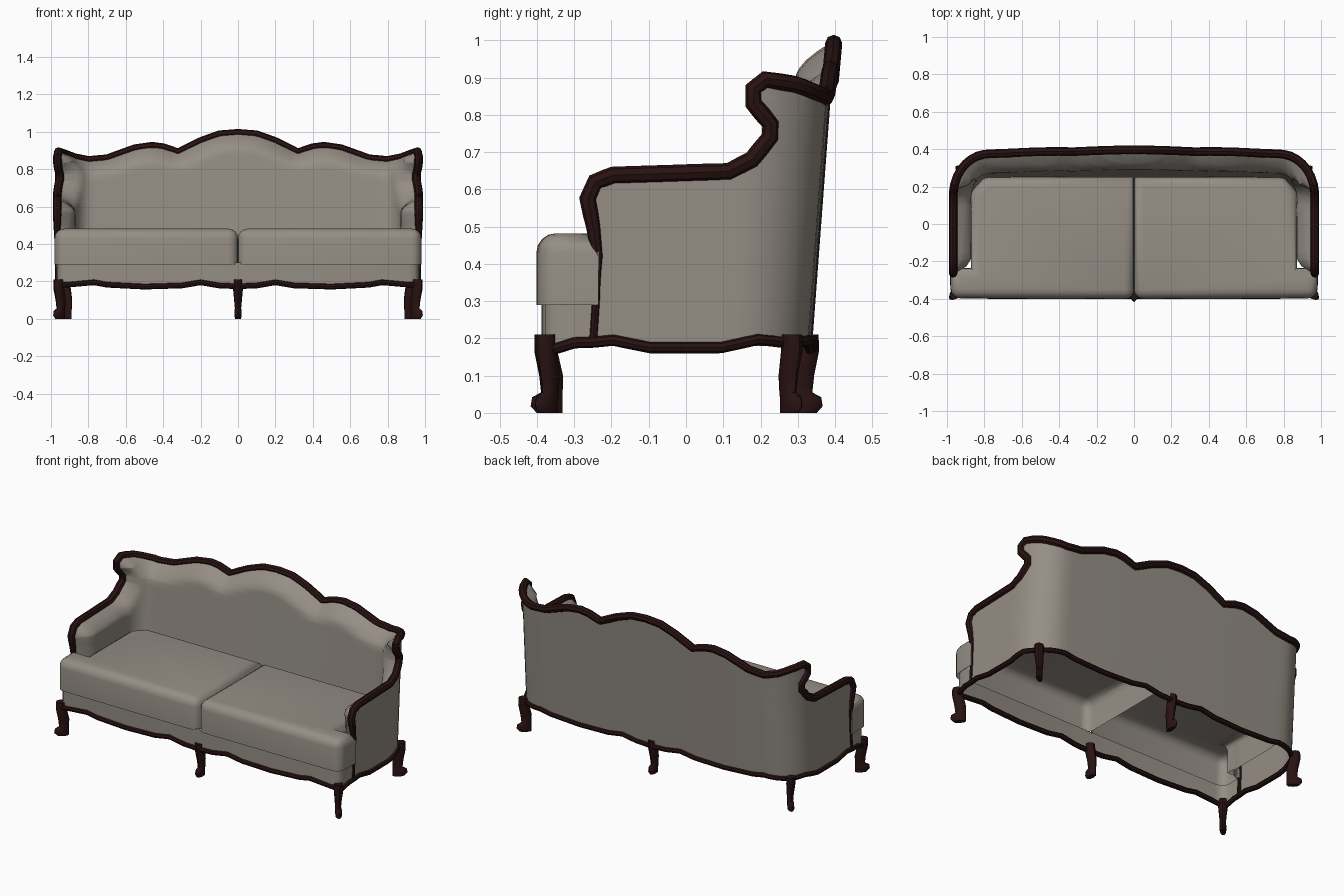
import bpy, bmesh, math
from mathutils import Vector
from mathutils.geometry import tessellate_polygon

if "Cube" in bpy.data.objects:
    bpy.data.objects.remove(bpy.data.objects["Cube"])


def material(name, rgb):
    m = bpy.data.materials.new(name)
    m.diffuse_color = (*rgb, 1)
    m.use_nodes = True
    m.node_tree.nodes["Principled BSDF"].inputs["Base Color"].default_value = m.diffuse_color
    return m


FABRIC = material("taupe fabric", (0.30, 0.27, 0.235))
WOOD = material("dark mahogany", (0.022, 0.006, 0.006))


def finish(name, bm, mat, angle=40):
    bmesh.ops.recalc_face_normals(bm, faces=bm.faces)
    me = bpy.data.meshes.new(name)
    bm.to_mesh(me)
    bm.free()
    me.materials.append(mat)
    ob = bpy.data.objects.new(name, me)
    bpy.context.collection.objects.link(ob)
    bpy.ops.object.select_all(action='DESELECT')
    bpy.context.view_layer.objects.active = ob
    ob.select_set(True)
    bpy.ops.object.shade_smooth_by_angle(angle=math.radians(angle))
    return ob


# Wall surface: s runs along the U-shaped plan (0 = middle of back), off = inward offset
FLAT, RAD, CY = 0.77, 0.20, 0.13
ARC = RAD * math.pi / 2


def wall(s, z, off=0.0):
    a = abs(s)
    if a < FLAT:
        x, y, n = a, CY + RAD + 0.01 * (1 - (a / FLAT) ** 2), (0, -1)
    elif a < FLAT + ARC:
        t = (a - FLAT) / RAD
        n = (-math.sin(t), -math.cos(t))
        x, y = FLAT - RAD * n[0], CY - RAD * n[1]
    else:
        x, y, n = FLAT + RAD, CY - (a - FLAT - ARC), (-1, 0)
    lean = 0.075 * (z - 0.2) * min(1, max(0, y / 0.32))
    return Vector((math.copysign(x + n[0] * off, s), y + n[1] * off + lean, z))


# Upper silhouette in (s, z), from the arm front to the middle of the back
RIM = [(1.464, 0.18), (1.456, 0.30), (1.452, 0.42), (1.463, 0.50), (1.478, 0.575),
       (1.458, 0.62), (1.41, 0.638), (1.25, 0.643), (1.11, 0.648), (1.055, 0.68),
       (1.012, 0.74), (1.012, 0.775), (1.056, 0.83), (1.058, 0.87), (1.03, 0.895),
       (0.95, 0.882), (0.88, 0.862), (0.80, 0.847), (0.70, 0.856), (0.55, 0.910),
       (0.46, 0.923), (0.40, 0.915), (0.32, 0.889), (0.20, 0.948), (0.10, 0.984), (0, 0.992)]


def mirrored(half):
    return half + [(-p[0], *p[1:]) for p in reversed(half[:-1])]


def dense(pts, step=0.05):
    out = [pts[0]]
    for a, b in zip(pts, pts[1:]):
        n = max(1, math.ceil((Vector(b) - Vector(a)).length / step))
        out += [tuple(Vector(a).lerp(Vector(b), i / n)) for i in range(1, n + 1)]
    return out


def rim_distance(p, rim):
    best = 9
    for a, b in zip(rim, rim[1:]):
        a, b = Vector(a), Vector(b)
        t = max(0, min(1, (p - a).dot(b - a) / (b - a).length_squared))
        best = min(best, (p - a.lerp(b, t)).length)
    return best


def panel(name, bottom, padded):
    """Flat silhouette cut into a grid, then bent round the plan."""
    rim = mirrored([(RIM[0][0], bottom)] + [p for p in RIM if p[1] > bottom + 0.01])
    bm = bmesh.new()
    verts = [bm.verts.new((s, z, 0)) for s, z in rim]
    for tri in tessellate_polygon([[Vector((s, z, 0)) for s, z in rim]]):
        bm.faces.new([verts[i] for i in tri])
    cuts = [((i * 0.04, 0, 0), (1, 0, 0)) for i in range(-37, 38)]
    cuts += [((0, i * 0.035, 0), (0, 1, 0)) for i in range(5, 29)]
    for co, no in cuts:
        bmesh.ops.bisect_plane(bm, geom=bm.verts[:] + bm.edges[:] + bm.faces[:],
                               plane_co=co, plane_no=no, dist=1e-5)
    for v in bm.verts:
        off = 0
        if padded:
            reach = 0.10 if abs(v.co.x) < FLAT + ARC else 0.075
            t = min(1, rim_distance(v.co.xy, rim) / reach)
            off = 0.012 + 0.088 * (1 - (1 - t) ** 2)
        v.co = wall(v.co.x, v.co.y, off)
    return finish(name, bm, FABRIC, 60)


panel("outer_upholstery", 0.18, False)
panel("inner_padding", 0.28, True)


def tube(name, pts, radius, cyclic=False, taper=lambda p: 1.0):
    cu = bpy.data.curves.new(name, 'CURVE')
    cu.dimensions = '3D'
    cu.bevel_depth, cu.bevel_resolution, cu.use_fill_caps = radius, 2, True
    sp = cu.splines.new('POLY')
    sp.points.add(len(pts) - 1)
    for p, c in zip(sp.points, pts):
        p.co = (*c, 1)
        p.radius = taper(c)
    sp.use_cyclic_u = cyclic
    cu.materials.append(WOOD)
    ob = bpy.data.objects.new(name, cu)
    bpy.context.collection.objects.link(ob)
    bpy.ops.object.select_all(action='DESELECT')
    bpy.context.view_layer.objects.active = ob
    ob.select_set(True)
    bpy.ops.object.convert(target='MESH')
    bpy.ops.object.shade_smooth_by_angle(angle=math.radians(40))


# Carved top rail, thinning as it runs down the arm fronts
tube("top_rail", [wall(s, z, 0.003) for s, z in dense(mirrored(RIM))], 0.023,
     taper=lambda p: max(0.5, min(1, 0.5 + (p.z - 0.36) * 2.5)))

# Wavy trim round the base
back_wave = [(1.459, 0.19), (1.41, 0.195), (1.31, 0.175), (1.12, 0.175), (1.02, 0.197),
             (0.93, 0.188), (0.77, 0.195), (0.70, 0.182), (0.50, 0.172), (0.30, 0.178),
             (0.20, 0.195), (0.10, 0.178), (0, 0.174)]
front_wave = [(0.970, -0.30, 0.188), (0.966, -0.35, 0.172), (0.94, -0.382, 0.18),
              (0.77, -0.385, 0.195), (0.70, -0.385, 0.182), (0.50, -0.386, 0.172),
              (0.30, -0.386, 0.178), (0.20, -0.386, 0.195), (0.10, -0.387, 0.178),
              (0, -0.387, 0.174)]
loop = [wall(s, z) for s, z in dense(mirrored(back_wave))]
loop += [Vector(p) for p in reversed(mirrored(front_wave))]
tube("base_trim", loop, 0.015, True)

# Fabric apron under the cushions
bm = bmesh.new()
plan = mirrored([(0.970, -0.245), (0.968, -0.33), (0.962, -0.36), (0.945, -0.378),
                 (0.91, -0.385), (0, -0.388)])
low = [bm.verts.new((x, y, 0.178)) for x, y in plan]
high = [bm.verts.new((x, y, 0.30)) for x, y in plan]
for i in range(len(plan) - 1):
    bm.faces.new((low[i], low[i + 1], high[i + 1], high[i]))
finish("front_apron", bm, FABRIC)

# Two T-shaped seat cushions, open underneath like the rest of the frame
for side, name in ((1, "right_cushion"), (-1, "left_cushion")):
    bm = bmesh.new()
    shape = [(0, -0.402), (0.979, -0.398), (0.982, -0.235), (0.872, -0.235),
             (0.872, 0.17), (0.80, 0.25), (0, 0.25)]
    f = bm.faces.new([bm.verts.new((side * x, y, 0.29)) for x, y in shape])
    top = bmesh.ops.extrude_face_region(bm, geom=[f])["geom"]
    bmesh.ops.translate(bm, verts=[v for v in top if isinstance(v, bmesh.types.BMVert)],
                        vec=(0, 0, 0.192))
    bm.normal_update()
    bmesh.ops.delete(bm, geom=[p for p in bm.faces if p.calc_center_median().z < 0.3],
                     context='FACES_ONLY')
    bmesh.ops.recalc_face_normals(bm, faces=bm.faces)
    # round the top edge all round, and the upright edges of the front corners
    soft = [e for e in bm.edges if min(v.co.z for v in e.verts) > 0.4
            or (max(v.co.z for v in e.verts) > 0.4 and e.verts[0].co.y < -0.3)]
    bmesh.ops.bevel(bm, geom=soft, offset=0.052, segments=4, profile=0.5,
                    affect='EDGES', clamp_overlap=True)
    finish(name, bm, FABRIC, 50)

# Cabriole legs: (height, shift along facing, depth radius, width radius)
LEG = [(0.21, 0.0, 0.028, 0.026), (0.165, -0.002, 0.031, 0.027), (0.10, -0.016, 0.032, 0.021),
       (0.055, -0.018, 0.029, 0.017), (0.042, -0.006, 0.041, 0.019),
       (0.018, -0.004, 0.043, 0.019), (0.0, -0.012, 0.035, 0.016)]


def leg(name, x, y, direction):
    d = Vector((*direction, 0)).normalized()
    w = Vector((-d.y, d.x, 0))
    bm = bmesh.new()
    rings = []
    for z, shift, rd, rw in LEG:
        c = Vector((x, y, z)) + d * shift
        rings.append([bm.verts.new(c + d * rd * math.cos(k * math.pi / 4)
                                   + w * rw * math.sin(k * math.pi / 4)) for k in range(8)])
    for a, b in zip(rings, rings[1:]):
        for k in range(8):
            bm.faces.new((a[k], a[k - 1], b[k - 1], b[k]))
    bm.faces.new(rings[0])
    bm.faces.new(rings[-1])
    finish(name, bm, WOOD, 45)


for sx, tag in ((1, "right"), (-1, "left")):
    leg(f"front_{tag}_leg", sx * 0.960, -0.377, (sx * 0.7, -0.7))
    leg(f"back_{tag}_leg", sx * 0.925, 0.285, (sx * 0.75, 0.66))
leg("front_middle_leg", 0, -0.378, (0, -1))
leg("back_middle_leg", 0, 0.328, (0, 1))
